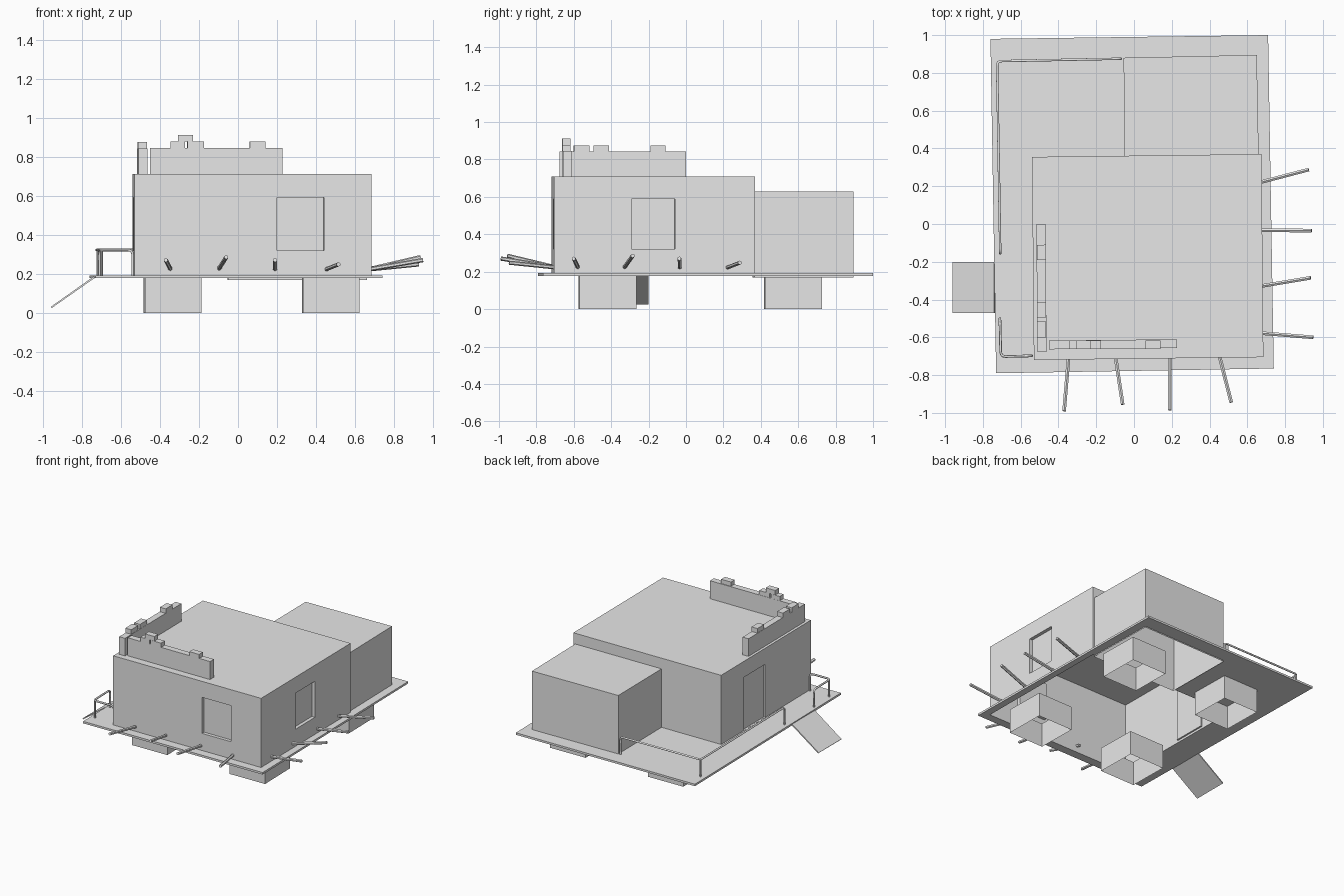
import bpy
import bmesh
from mathutils import Vector

if "Cube" in bpy.data.objects:
    bpy.data.objects.remove(bpy.data.objects["Cube"])

grey = bpy.data.materials.new("plain_grey")
grey.use_nodes = True
grey.diffuse_color = (0.8, 0.8, 0.8, 1)
grey.node_tree.nodes["Principled BSDF"].inputs["Base Color"].default_value = (0.8, 0.8, 0.8, 1)


def add_mesh(name, verts, faces):
    mesh = bpy.data.meshes.new(name)
    mesh.from_pydata([tuple(v) for v in verts], [], faces)
    mesh.materials.append(grey)
    obj = bpy.data.objects.new(name, mesh)
    bpy.context.collection.objects.link(obj)
    return obj


def prism(name, quad, z0, z1, top=True, bottom=True):
    """Upright four-sided prism on a counter-clockwise footprint."""
    verts = [(x, y, z) for z in (z0, z1) for x, y in quad]
    faces = [(i, (i + 1) % 4, (i + 1) % 4 + 4, i + 4) for i in range(4)]
    if top:
        faces.append((4, 5, 6, 7))
    if bottom:
        faces.append((3, 2, 1, 0))
    return add_mesh(name, verts, faces)


def block(name, x0, x1, y0, y1, z0, z1, skew=0.01, **ends):
    """Box turned very slightly, like the rest of the building."""
    hx, hy = (x1 - x0) / 2 * skew, (y1 - y0) / 2 * skew
    quad = [(x0 + hy, y0 - hx), (x1 + hy, y0 + hx), (x1 - hy, y1 + hx), (x0 - hy, y1 - hx)]
    return prism(name, quad, z0, z1, **ends)


def rod(name, a, b, radius, sides=4):
    a, b = Vector(a), Vector(b)
    bm = bmesh.new()
    bmesh.ops.create_cone(bm, cap_ends=True, segments=sides, radius1=radius,
                          radius2=radius, depth=(b - a).length)
    mesh = bpy.data.meshes.new(name)
    bm.to_mesh(mesh)
    bm.free()
    mesh.materials.append(grey)
    obj = bpy.data.objects.new(name, mesh)
    obj.location = (a + b) / 2
    obj.rotation_euler = (b - a).to_track_quat('Z', 'Y').to_euler()
    bpy.context.collection.objects.link(obj)


def wall(name, a, b, z0, z1, opening=None, depth=0.025):
    """Single-skin wall from a to b, with an optional recessed panel."""
    a, b = Vector((*a, 0)), Vector((*b, 0))
    along = b - a
    inward = Vector((-along.y, along.x, 0)).normalized() * depth

    def ring(u0, u1, low, high, push):
        return [a + along * u + Vector((0, 0, z)) + push
                for u, z in ((u0, low), (u1, low), (u1, high), (u0, high))]

    verts = ring(0, 1, z0, z1, Vector())
    faces = [(0, 1, 2, 3)]
    if opening:
        verts += ring(*opening, Vector()) + ring(*opening, inward)
        faces = [(k + i, k + (i + 1) % 4, k + 4 + (i + 1) % 4, k + 4 + i)
                 for k in (0, 4) for i in range(4)]
        faces.append((8, 9, 10, 11))
    return add_mesh(name, verts, faces)


# Main room: open-bottomed shell with two windows and a door
BASE, ROOF = 0.18, 0.71
room = [(-0.53, -0.72), (0.685, -0.705), (0.675, 0.37), (-0.54, 0.355)]
wall("front_wall", room[0], room[1], BASE, ROOF, (0.6, 0.798, 0.32, 0.59))
wall("left_wall", room[1], room[2], BASE, ROOF, (0.386, 0.6, 0.32, 0.59))
wall("back_wall", room[2], room[3], BASE, ROOF)
wall("right_wall", room[3], room[0], BASE, ROOF, (0.256, 0.49, 0.193, 0.59), 0.012)
add_mesh("roof", [(x, y, ROOF) for x, y in room], [(0, 1, 2, 3)])

# Rear annex
annex = [(-0.05, 0.355), (0.66, 0.365), (0.65, 0.895), (-0.055, 0.88)]
prism("rear_annex", annex, 0.168, 0.63, bottom=False)

# Deck, open below the rooms
deck = prism("deck", [(-0.73, -0.79), (0.74, -0.765), (0.71, 1.0), (-0.76, 0.98)], 0.177, 0.192)
for footprint in (room, annex):
    cutter = prism("deck_cutter", footprint, 0.1, 0.3)
    cutter.hide_render = True
    mod = deck.modifiers.new("opening", 'BOOLEAN')
    mod.operation = 'DIFFERENCE'
    mod.solver = 'EXACT'
    mod.object = cutter
    bpy.context.view_layer.objects.active = deck
    bpy.ops.object.modifier_apply(modifier=mod.name)
    bpy.data.objects.remove(cutter)

# Hollow square legs
for x in (-0.335, 0.475):
    for y in (-0.42, 0.572):
        block("leg", x - 0.145, x + 0.145, y - 0.152, y + 0.152, 0, 0.18, 0.02,
              top=False, bottom=False)

# Ramp
ramp_profile = [(-0.96, 0.03), (-0.955, 0.024), (-0.735, 0.178), (-0.74, 0.186)]
ramp = add_mesh("ramp", [(x, y, z) for y in (-0.47, -0.2) for x, z in ramp_profile],
                [(0, 1, 2, 3), (7, 6, 5, 4)]
                + [(i, i + 4, (i + 1) % 4 + 4, (i + 1) % 4) for i in range(4)])

# Front parapet and its worn blocks
block("front_parapet", -0.45, 0.228, -0.66, -0.614, ROOF, 0.845)
for x0, x1, z0, z1 in ((-0.345, -0.272, 0.845, 0.877), (-0.26, -0.175, 0.845, 0.877),
                       (-0.307, -0.23, 0.877, 0.912), (0.06, 0.14, 0.845, 0.877)):
    block("front_parapet_block", x0, x1, -0.662, -0.617, z0, z1)

# Side parapet and its worn blocks
block("side_parapet", -0.514, -0.466, -0.677, 0.0, ROOF, 0.842)
for y0, y1 in ((-0.6, -0.517), (-0.495, -0.413), (-0.19, -0.11)):
    block("side_parapet_block", -0.514, -0.466, y0, y1, 0.842, 0.876)

# Poles sticking out of the walls
for x0, x1, y1, z1 in ((-0.345, -0.37, -0.99, 0.27), (-0.1, -0.06, -0.955, 0.285),
                       (0.19, 0.19, -0.985, 0.27), (0.45, 0.515, -0.945, 0.248)):
    rod("front_pole", (x0, -0.69, 0.222), (x1, y1, z1), 0.011, 6)
for y0, y1, x1, z1 in ((0.22, 0.288, 0.925, 0.248), (-0.033, -0.035, 0.94, 0.27),
                       (-0.33, -0.285, 0.935, 0.285), (-0.577, -0.6, 0.948, 0.27)):
    rod("side_pole", (0.665, y0, 0.222), (x1, y1, z1), 0.011, 6)


def railing(name, plan, floor=0.19, top=0.322, bend=0.025):
    """Bent tube along a plan line, with a post at each end and corner."""
    path = [Vector((*plan[0], floor))] + [Vector((*p, top)) for p in plan]
    path.append(Vector((*plan[-1], floor)))
    points = [path[0]]
    for before, p, after in zip(path, path[1:], path[2:]):
        a = p + (before - p).normalized() * bend
        b = p + (after - p).normalized() * bend
        points += [a.lerp(p, t).lerp(p.lerp(b, t), t) for t in (0, 0.33, 0.67, 1)]
    points.append(path[-1])
    curve = bpy.data.curves.new(name, 'CURVE')
    curve.dimensions = '3D'
    curve.bevel_depth = 0.007
    curve.bevel_resolution = 1
    curve.use_fill_caps = True
    spline = curve.splines.new('POLY')
    spline.points.add(len(points) - 1)
    for target, p in zip(spline.points, points):
        target.co = (*p, 1)
    curve.materials.append(grey)
    obj = bpy.data.objects.new(name, curve)
    bpy.context.collection.objects.link(obj)
    for x, y in plan[1:-1]:
        x, y = x + 0.006, y - 0.006 if y > 0 else y + 0.006
        rod(name + "_post", (x, y, floor), (x, y, top), 0.007, 8)


# Railings around the open corner of the deck
railing("long_railing", [(-0.07, 0.875), (-0.725, 0.862), (-0.708, -0.155)])
railing("short_railing", [(-0.71, -0.5), (-0.705, -0.702), (-0.54, -0.698)])
